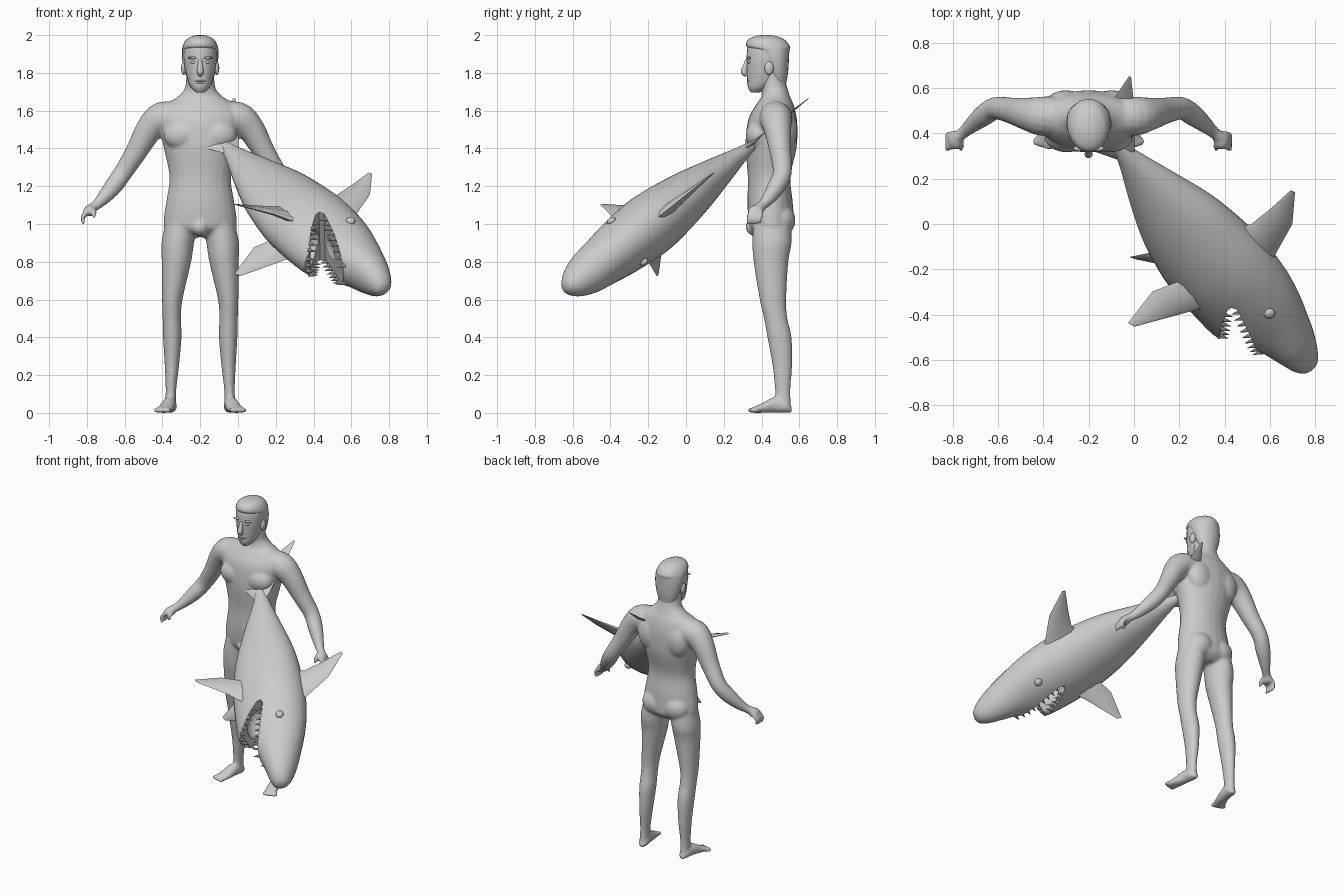
import bpy, bmesh, math
from mathutils import Vector as V, Matrix

cube = bpy.data.objects.get("Cube")
if cube:
    bpy.data.objects.remove(cube, do_unlink=True)

grey = bpy.data.materials.new("plain_grey")
grey.use_nodes = True
grey.diffuse_color = (0.6, 0.6, 0.6, 1)
grey.node_tree.nodes["Principled BSDF"].inputs["Base Color"].default_value = (0.6, 0.6, 0.6, 1)


# ---------- helpers ----------
def finish(name, bm, matrix, smooth=True):
    bmesh.ops.recalc_face_normals(bm, faces=bm.faces[:])
    mesh = bpy.data.meshes.new(name)
    bm.to_mesh(mesh)
    bm.free()
    mesh.materials.append(grey)
    ob = bpy.data.objects.new(name, mesh)
    bpy.context.collection.objects.link(ob)
    ob.matrix_world = matrix
    if smooth:
        bpy.ops.object.select_all(action='DESELECT')
        ob.select_set(True)
        bpy.context.view_layer.objects.active = ob
        bpy.ops.object.shade_smooth_by_angle(angle=math.radians(40))
    return ob


def spline(rows, k=4):
    """Catmull-Rom interpolation of rows of numbers."""
    rows = [V(r) for r in rows]
    out = []
    for i in range(len(rows) - 1):
        p0, p1, p2, p3 = rows[max(i - 1, 0)], rows[i], rows[i + 1], rows[min(i + 2, len(rows) - 1)]
        for j in range(k):
            t = j / k
            out.append(p1 + (p2 - p0) * t / 2 + (p0 * 2 - p1 * 5 + p2 * 4 - p3) * t * t / 2
                       + (p1 * 3 - p0 - p2 * 3 + p3) * t ** 3 / 2)
    return out + [rows[-1]]


def ring(c, u, v, n=24):
    return [c + u * math.cos(i * math.tau / n) + v * math.sin(i * math.tau / n) for i in range(n)]


def loft(bm, rings):
    vs = [[bm.verts.new(p) for p in r] for r in rings]
    n = len(vs[0])
    for a, b in zip(vs, vs[1:]):
        for i in range(n):
            bm.faces.new((a[i], a[(i + 1) % n], b[(i + 1) % n], b[i]))
    bm.faces.new(vs[0][::-1])
    bm.faces.new(vs[-1])


def stack(bm, rows, side=1):
    """Level ellipses, rows of x, y, z, half width, half depth."""
    loft(bm, [ring(V((r[0] * side, r[1], r[2])), V((r[3], 0, 0)), V((0, r[4], 0))) for r in spline(rows)])


def tube(bm, rows, side=1):
    """Round limb along a path, rows of x, y, z, radius."""
    pts = spline(rows)
    pos = [V((p[0] * side, p[1], p[2])) for p in pts]
    rings = []
    for i, p in enumerate(pos):
        t = (pos[min(i + 1, len(pos) - 1)] - pos[max(i - 1, 0)]).normalized()
        u = t.cross(V((0.3, 1, 0.1))).normalized()
        rings.append(ring(p, u * pts[i][3], t.cross(u) * pts[i][3], 16))
    loft(bm, rings)


def ball(bm, c, s):
    bmesh.ops.create_uvsphere(bm, u_segments=20, v_segments=12, radius=1,
                              matrix=Matrix.Translation(c) @ Matrix.Diagonal((*s, 1)))


def fin(bm, sections, normal):
    """Lens sections: leading point, trailing point, half thickness."""
    loft(bm, [ring((V(a) + V(b)) / 2, (V(a) - V(b)) / 2, V(normal) * t, 8) for a, b, t in sections])


# ---------- man: body fused into one skin ----------
MAN = Matrix.Translation((-0.2, 0, 0))
bm = bmesh.new()
stack(bm, [(0, .46, .93, .1, .06), (0, .455, .97, .185, .11), (0, .45, 1.03, .193, .12),
           (0, .445, 1.12, .18, .12), (0, .44, 1.25, .163, .113), (0, .45, 1.4, .193, .135),
           (0, .455, 1.5, .215, .135), (0, .46, 1.57, .225, .125), (0, .47, 1.63, .19, .1),
           (0, .475, 1.67, .125, .078), (0, .47, 1.71, .085, .07), (0, .46, 1.76, .075, .067),
           (0, .46, 1.82, .07, .065)])
ball(bm, (0, .37, .985), (.05, .055, .05))
for s in (1, -1):
    ball(bm, (s * .08, .49, 1.02), (.095, .09, .09))       # buttock
    ball(bm, (s * .095, .385, 1.47), (.1, .07, .08))       # chest
    ball(bm, (s * .1, .53, 1.5), (.09, .06, .11))          # shoulder blade
    stack(bm, [(.1, .455, 1.0, .085, .1), (.119, .455, .9, .086, .104), (.126, .45, .8, .078, .092),
               (.148, .46, .6, .054, .07), (.15, .475, .5, .049, .062), (.148, .495, .4, .049, .064),
               (.15, .51, .25, .038, .052), (.155, .512, .12, .028, .041), (.157, .515, .03, .03, .042)], s)
    # foot and toes
    loft(bm, [ring(V((r[0] * s, r[1], r[3] / 2)), V((r[2], 0, 0)), V((0, 0, r[3] / 2)))
              for r in spline([(.155, .56, .015, .03), (.157, .53, .033, .065), (.165, .47, .035, .085),
                               (.18, .41, .041, .055), (.195, .36, .043, .032), (.2, .35, .035, .025)])])
    for i in range(5):
        ball(bm, (s * (.166 + .017 * i), .345 + .005 * i, .014), (.011, .022, .014))
    # arm
    tube(bm, [(.1, .475, 1.55, .085), (.2, .475, 1.56, .088), (.27, .485, 1.5, .073), (.34, .5, 1.38, .058),
              (.41, .51, 1.27, .05), (.46, .48, 1.2, .048), (.51, .44, 1.14, .037), (.55, .405, 1.1, .027),
              (.58, .38, 1.08, .027)], s)
    # hand
    ball(bm, (s * .585, .37, 1.07), (.034, .042, .03))
    for i in range(4):
        y = .34 + .02 * i
        tube(bm, [(.59, y, 1.07, .013), (.615, y - .004, 1.05, .012), (.623, y - .008, 1.025, .011),
                  (.615, y - .012, 1.0, .009)], s)
    tube(bm, [(.565, .365, 1.08, .014), (.56, .34, 1.06, .012), (.563, .328, 1.03, .01)], s)
body = finish("man_body", bm, MAN)
mod = body.modifiers.new("fuse", 'REMESH')
mod.mode = 'VOXEL'
mod.voxel_size = .009
mod.use_smooth_shade = True
mod = body.modifiers.new("soften", 'SMOOTH')
mod.factor = .5
mod.iterations = 5

# ---------- man: head ----------
bm = bmesh.new()
stack(bm, [(0, .365, 1.695, .02, .02), (0, .385, 1.72, .047, .056), (0, .41, 1.76, .066, .086),
           (0, .425, 1.82, .081, .104), (0, .43, 1.88, .089, .109), (0, .43, 1.94, .084, .103),
           (0, .425, 1.98, .055, .07), (0, .42, 1.99, .015, .02)])
tube(bm, [(0, .325, 1.87, .01), (0, .315, 1.835, .014), (0, .308, 1.805, .018), (0, .325, 1.79, .012)])
ball(bm, (0, .334, 1.757), (.028, .012, .007))
ball(bm, (0, .336, 1.744), (.024, .012, .007))
for s in (1, -1):
    ball(bm, (s * .036, .334, 1.857), (.016, .008, .008))
    ball(bm, (s * .038, .333, 1.88), (.03, .012, .007))
    ball(bm, (s * .087, .44, 1.825), (.014, .024, .036))
finish("head", bm, MAN)
bm = bmesh.new()
stack(bm, [(0, .495, 1.74, .055, .035), (0, .485, 1.8, .08, .055), (0, .47, 1.87, .095, .075),
           (0, .455, 1.915, .096, .092), (0, .435, 1.94, .093, .115), (0, .425, 1.975, .075, .098),
           (0, .422, 1.995, .04, .055), (0, .42, 2.0, .015, .02)])
finish("hair", bm, MAN)

# ---------- shark frame: x runs to the snout, z to the back ----------
along = V((.565, -.653, -.505)).normalized()
back = V((.825, .435, .362))
back = (back - along * back.dot(along)).normalized()
SHARK = Matrix((along, back.cross(along), back)).transposed().to_4x4()
SHARK.translation = (-.07, .34, 1.42)

# position, half width, back height, belly depth
hull = spline([(0, .026, .028, .03), (.1, .045, .055, .06), (.3, .088, .12, .14), (.5, .128, .18, .207),
               (.7, .157, .21, .245), (.85, .167, .22, .252), (1.0, .158, .212, .25), (1.1, .147, .195, .238),
               (1.18, .136, .175, .19), (1.26, .126, .15, .125), (1.35, .112, .12, .092),
               (1.44, .08, .08, .068), (1.49, .042, .045, .045), (1.505, .01, .01, .015)])
bm = bmesh.new()
rings = []
for a, w, top, low in hull:
    pts = ring(V((a, .01, 0)), V((0, w, 0)), V((0, 0, 1)), 32)
    rings.append([V((p.x, p.y, p.z * (top if p.z > 0 else low))) for p in pts])
loft(bm, rings)
shark = finish("shark_body", bm, SHARK)

# mouth cutters
bm = bmesh.new()
wedge = [(.93, -.05), (.925, -.025), (.95, -.01), (1.1, -.05), (1.27, -.11), (1.32, -.14),
         (1.3, -.4), (1.13, -.4), (1.09, -.2), (1.0, -.13)]
loft(bm, [[V((a, y, n)) for a, n in wedge] for y in (-.3, .3)])
mouth = finish("mouth_cutter", bm, SHARK, False)
bm = bmesh.new()
ball(bm, (1.0, .01, -.1), (.13, .1, .085))
throat = finish("throat_cutter", bm, SHARK)
for cutter in (mouth, throat):
    cutter.hide_render = True
    cutter.display_type = 'WIRE'
    mod = shark.modifiers.new(cutter.name, 'BOOLEAN')
    mod.operation = 'DIFFERENCE'
    mod.solver = 'EXACT'
    mod.object = cutter

# teeth along both lips
bm = bmesh.new()


def tooth(p, direction):
    m = Matrix.Translation(p) @ V(direction).to_track_quat('Z', 'Y').to_matrix().to_4x4()
    bmesh.ops.create_cone(bm, cap_ends=True, segments=8, radius1=.013, radius2=.001, depth=.045,
                          matrix=m @ Matrix.Translation((0, 0, .014)))


def lip(start, end, count, direction):
    for i in range(count):
        t = (i + .7) / count
        a, n = (start[k] + (end[k] - start[k]) * t for k in (0, 1))
        row = min(hull, key=lambda r: abs(r[0] - a))
        w = row[1] * math.sqrt(max(.02, 1 - (n / row[3]) ** 2)) * .9
        for s in (1, -1):
            tooth((a, .01 + s * w, n), direction)


lip((.95, -.01), (1.28, -.11), 9, (-.2, 0, -1))
lip((.94, -.07), (1.09, -.2), 6, (.75, 0, .65))
for y in (-.03, .01, .05):
    tooth((1.095, y, -.215), (.6, 0, .8))
finish("teeth", bm, SHARK)

# eyes
bm = bmesh.new()
for s in (1, -1):
    ball(bm, (1.06, .01 + s * .138, .085), (.025, .02, .025))
finish("shark_eyes", bm, SHARK)

# fins
bm = bmesh.new()
fin(bm, [((.95, .01, .15), (.66, .01, .15), .035), ((.89, .01, .23), (.69, .01, .24), .027),
         ((.79, .01, .39), (.665, .01, .36), .014), ((.65, .01, .5), (.63, .01, .49), .003)], (0, 1, 0))
finish("back_fin", bm, SHARK)
for s, name in ((1, "right"), (-1, "left")):
    bm = bmesh.new()
    fin(bm, [((.91, s * .09, -.11), (.72, s * .09, -.11), .025),
             ((.82, s * .165, -.235), (.665, s * .14, -.27), .014),
             ((.72, s * .24, -.4), (.69, s * .235, -.415), .003)], (0, s * .9, .42))
    finish("side_fin_" + name, bm, SHARK)
bm = bmesh.new()
for k, h in ((1, 1), (.75, -.8)):
    fin(bm, [((.1, 0, .02 * h), (-.06 * k, 0, -.02 * h), .012),
             ((-.17 * k, 0, .2 * h), (-.24 * k, 0, .15 * h), .006),
             ((-.29 * k, 0, .268 * h), (-.3 * k, 0, .262 * h), .002)], (0, 1, 0))
finish("tail_fin", bm, SHARK)
